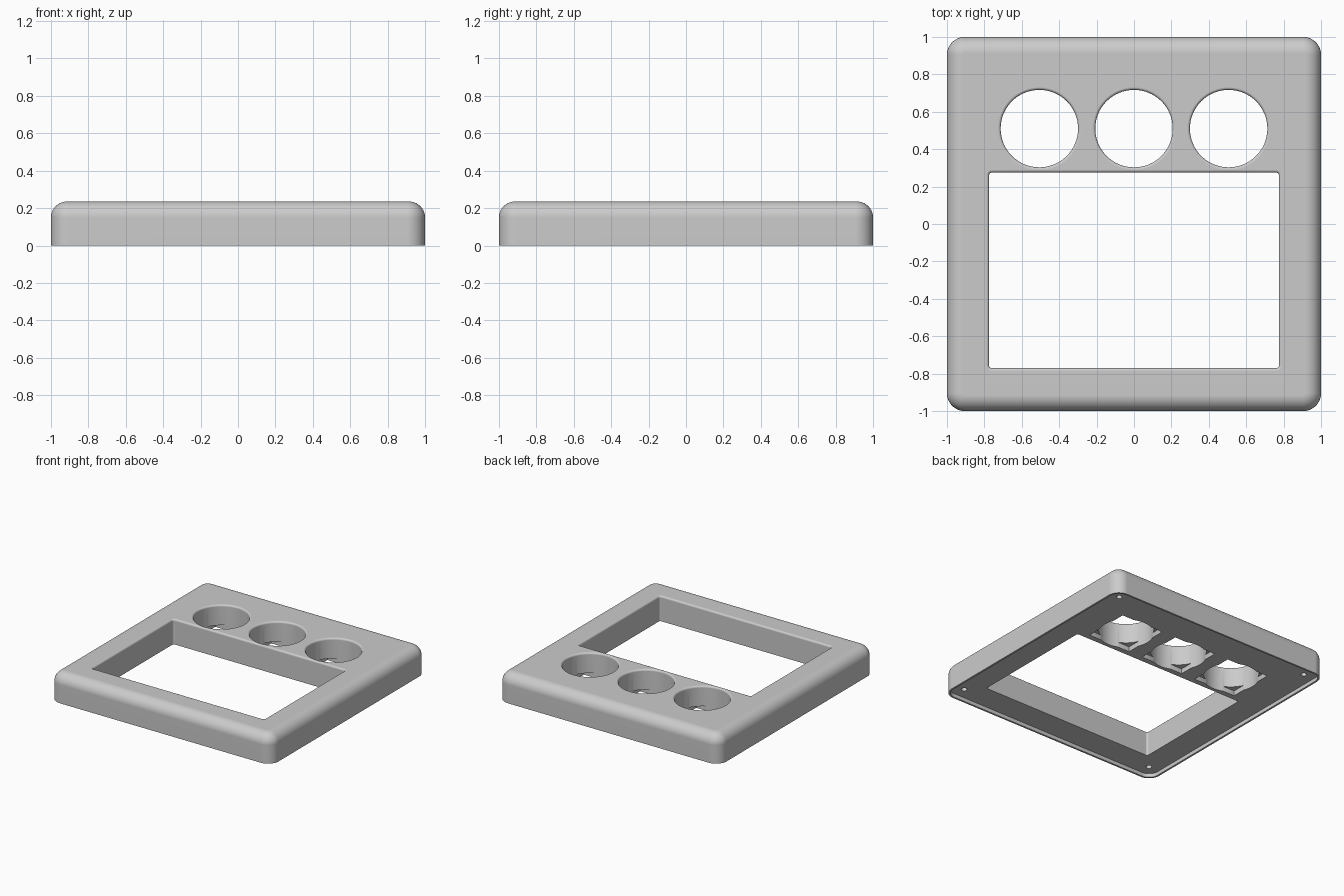
import bpy
import bmesh
from math import sin, cos, pi, radians

old = bpy.data.objects.get("Cube")
if old:
    bpy.data.objects.remove(old, do_unlink=True)

HEIGHT, FLOOR, LEDGE = 0.235, 0.03, 0.07
HOLE_Y, HOLE_R, HOLE_X = 0.51, 0.207, 0.506
FILLET = 0.015

grey = bpy.data.materials.new("plain grey")
grey.use_nodes = True
grey.diffuse_color = (0.6, 0.6, 0.6, 1)
grey.node_tree.nodes["Principled BSDF"].inputs["Base Color"].default_value = (0.6, 0.6, 0.6, 1)


def rounded_rect(hx, hy, r, steps=10):
    """Counter-clockwise outline of a rectangle with round corners."""
    points = []
    for k, (sx, sy) in enumerate([(1, 1), (-1, 1), (-1, -1), (1, -1)]):
        for i in range(steps + 1):
            a = (k + i / steps) * pi / 2
            points.append((sx * (hx - r) + r * cos(a), sy * (hy - r) + r * sin(a)))
    return points


def circle(r, steps=64):
    return [(r * cos(2 * pi * i / steps), r * sin(2 * pi * i / steps)) for i in range(steps)]


def loft(name, layers, x=0, y=0):
    """Closed solid through stacked outlines, given as (z, points)."""
    bm = bmesh.new()
    rings = [[bm.verts.new((x + px, y + py, z)) for px, py in pts] for z, pts in layers]
    n = len(rings[0])
    for low, high in zip(rings, rings[1:]):
        for i in range(n):
            j = (i + 1) % n
            bm.faces.new((low[i], low[j], high[j], high[i]))
    bm.faces.new(rings[0][::-1])
    bm.faces.new(rings[-1])
    bmesh.ops.recalc_face_normals(bm, faces=bm.faces)
    mesh = bpy.data.meshes.new(name)
    bm.to_mesh(mesh)
    bm.free()
    mesh.materials.append(grey)
    obj = bpy.data.objects.new(name, mesh)
    bpy.context.collection.objects.link(obj)
    return obj


def flared(outline, bottom=-0.1, steps=5):
    """Cutter layers that widen at the top to leave a rounded edge."""
    layers = [(bottom, outline(0))]
    for i in range(steps + 1):
        a = i / steps * pi / 2
        layers.append((HEIGHT - FILLET + FILLET * sin(a), outline(FILLET * (1 - cos(a)))))
    layers.append((HEIGHT + 0.1, outline(FILLET)))
    return layers


# Outer shell with rounded corners and rounded top edge
R, ROUND, STEPS = 0.095, 0.085, 10
shell = [(0, rounded_rect(1, 1, R))]
for i in range(STEPS + 1):
    a = i / STEPS * pi / 2
    d = ROUND * (1 - cos(a))
    shell.append((HEIGHT - ROUND + ROUND * sin(a), rounded_rect(1 - d, 1 - d, R - d)))
frame = loft("panel_frame", shell)

# Shallow recess under the panel, leaving a thin lip
cutters = [loft("recess_cutter", [(z, rounded_rect(0.985, 0.985, 0.08)) for z in (-0.1, FLOOR)])]

# Large window
cutters.append(loft("window_cutter",
                    flared(lambda d: rounded_rect(0.775 + d, 0.523 + d, 0.015 + d)), y=-0.248))

# Square pockets below round openings
for x in (-HOLE_X, 0, HOLE_X):
    cutters.append(loft("pocket_cutter",
                        [(z, rounded_rect(0.19, 0.19, 0.002, 1)) for z in (-0.1, LEDGE)], x, HOLE_Y))
    cutters.append(loft("opening_cutter", flared(lambda d: circle(HOLE_R + d)), x, HOLE_Y))

# Blind screw holes in the corners
for x in (-0.89, 0.89):
    for y in (-0.89, 0.89):
        cutters.append(loft("screw_cutter", [(z, circle(0.022, 20)) for z in (-0.1, 0.13)], x, y))

bpy.context.view_layer.objects.active = frame
frame.select_set(True)
for cutter in cutters:
    mod = frame.modifiers.new("cut", 'BOOLEAN')
    mod.operation = 'DIFFERENCE'
    mod.solver = 'EXACT'
    mod.object = cutter
    bpy.ops.object.modifier_apply(modifier=mod.name)
    bpy.data.objects.remove(cutter, do_unlink=True)

# Smooth rounded edges, flat panels
bpy.ops.object.shade_smooth_by_angle(angle=radians(30))
normals = frame.modifiers.new("normals", 'WEIGHTED_NORMAL')
normals.keep_sharp = True
